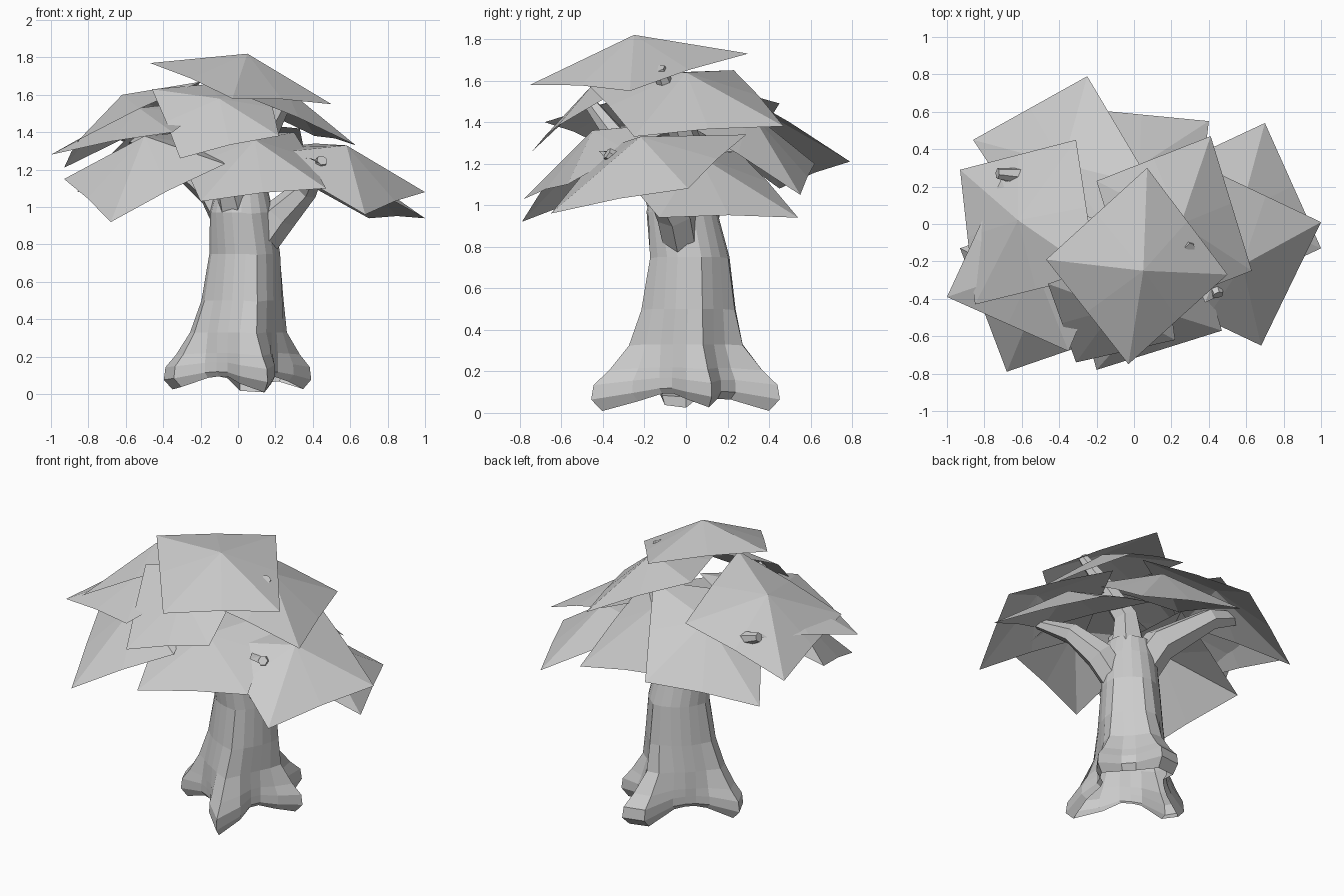
import bpy, bmesh
from math import sin, cos, radians, exp, pi
from mathutils import Vector

def make_object(name, bm):
    mesh = bpy.data.meshes.new(name)
    bm.normal_update()
    bm.to_mesh(mesh)
    bm.free()
    obj = bpy.data.objects.new(name, mesh)
    bpy.context.collection.objects.link(obj)
    return obj

def bridge(bm, a, b):
    n = len(a)
    for i in range(n):
        j = (i + 1) % n
        bm.faces.new((a[i], a[j], b[j], b[i]))

# Trunk: lofted rings whose radius swells toward four roots, open underneath
ROOTS = [(187, 1.0), (288, 1.2), (18, 0.85), (79, 1.35), (50, 0.4)]
SIDES = 20

def lobe(angle):
    total = 0
    for root, weight in ROOTS:
        d = (angle - root + 180) % 360 - 180
        total = max(total, weight * exp(-(d / 19) ** 2))
    return total

# z, centre x, centre y, base radius, root swell, lift of the arch between roots
RINGS = [(0.015, 0.01, 0.0, 0.19, 0.195, 0.08),
         (0.07, 0.01, 0.0, 0.21, 0.225, 0.05),
         (0.14, 0.01, 0.0, 0.21, 0.215, 0.03),
         (0.21, 0.01, 0.0, 0.21, 0.15, 0.01),
         (0.33, 0.01, 0.0, 0.205, 0.07, 0),
         (0.50, 0.03, 0.01, 0.195, 0.035, 0),
         (0.75, 0.04, 0.015, 0.18, 0.015, 0),
         (0.97, 0.02, -0.02, 0.17, 0, 0),
         (1.09, 0.02, -0.02, 0.14, 0, 0)]
bm = bmesh.new()
loops = []
for z, cx, cy, base, swell, lift in RINGS:
    ring = []
    for i in range(SIDES):
        deg = i * 360 / SIDES
        k = lobe(deg)
        r = base + swell * k
        ring.append(bm.verts.new((cx + r * cos(radians(deg)), cy + r * sin(radians(deg)),
                                  z + lift * max(0, 1 - k) - 0.03 * max(0, k - 1))))
    loops.append(ring)
for a, b in zip(loops, loops[1:]):
    bridge(bm, a, b)
crown = bm.verts.new((0.02, -0.02, 1.14))
for i in range(SIDES):
    bm.faces.new((crown, loops[-1][i], loops[-1][(i + 1) % SIDES]))
make_object("trunk", bm)

# Branches: tapered six-sided tubes reaching into the canopy
def branch(name, points, radii):
    bm = bmesh.new()
    pts = [Vector(p) for p in points]
    rings = []
    for i, p in enumerate(pts):
        d = (pts[min(i + 1, len(pts) - 1)] - pts[max(i - 1, 0)]).normalized()
        u = d.cross(Vector((0.3, 0.9, 0.1))).normalized()
        v = d.cross(u)
        rings.append([bm.verts.new(p + radii[i] * (u * cos(k * pi / 3) + v * sin(k * pi / 3)))
                      for k in range(6)])
    for a, b in zip(rings, rings[1:]):
        bridge(bm, a, b)
    bm.faces.new(rings[-1])
    make_object(name, bm)

branch("right_branch", [(0.09, -0.01, 0.76), (0.23, -0.05, 0.96), (0.37, -0.14, 1.10), (0.45, -0.38, 1.25)],
       [0.09, 0.095, 0.065, 0.03])
branch("left_branch", [(0.0, 0.02, 0.88), (-0.12, 0.09, 1.10), (-0.40, 0.24, 1.32), (-0.73, 0.27, 1.44)],
       [0.12, 0.11, 0.07, 0.03])
branch("front_branch", [(0.0, -0.06, 0.92), (-0.05, -0.15, 1.12), (-0.14, -0.33, 1.32), (-0.24, -0.48, 1.515)],
       [0.10, 0.08, 0.055, 0.03])
branch("top_branch", [(0.04, 0.0, 1.0), (0.08, 0.02, 1.25), (0.18, -0.05, 1.45), (0.30, -0.13, 1.66)],
       [0.12, 0.08, 0.06, 0.03])

# Leaf sheets: folded squares with a raised centre
def leaf_sheet(name, centre, corners):
    bm = bmesh.new()
    c = bm.verts.new(centre)
    rim = []
    for i in range(4):
        a, b = Vector(corners[i]), Vector(corners[(i + 1) % 4])
        rim.append(bm.verts.new(a))
        rim.append(bm.verts.new((a + b) / 2 + Vector((0, 0, 0.012))))
    for i in range(8):
        bm.faces.new((c, rim[i], rim[(i + 1) % 8]))
    bmesh.ops.recalc_face_normals(bm, faces=bm.faces)
    if sum(f.normal.z for f in bm.faces) < 0:
        bmesh.ops.reverse_faces(bm, faces=bm.faces)
    make_object(name, bm)

leaf_sheet("leaf_top", (0.05, -0.25, 1.82),
           [(0.07, 0.30, 1.73), (0.50, -0.27, 1.55), (-0.03, -0.75, 1.58), (-0.47, -0.19, 1.77)])
leaf_sheet("leaf_left_upper", (-0.62, 0.02, 1.60),
           [(-0.93, 0.29, 1.21), (-0.31, 0.45, 1.49), (-0.20, -0.27, 1.67), (-0.85, -0.43, 1.36)])
leaf_sheet("leaf_left_middle", (-0.53, -0.23, 1.53),
           [(-1.00, -0.39, 1.28), (-0.35, -0.68, 1.40), (-0.08, -0.03, 1.58), (-0.71, 0.24, 1.42)])
leaf_sheet("leaf_left_lower", (-0.50, -0.35, 1.38),
           [(-0.93, -0.13, 1.15), (-0.68, -0.79, 0.92), (-0.07, -0.58, 1.23), (-0.29, 0.10, 1.40)])
leaf_sheet("leaf_front_upper", (-0.10, -0.45, 1.58),
           [(-0.46, -0.32, 1.63), (-0.31, -0.74, 1.26), (0.22, -0.62, 1.38), (0.15, -0.10, 1.66)])
leaf_sheet("leaf_front_lower", (0.09, -0.45, 1.36),
           [(-0.20, -0.78, 1.03), (0.47, -0.57, 1.10), (0.30, 0.00, 1.40), (-0.36, -0.20, 1.36)])
leaf_sheet("leaf_right_upper", (0.25, 0.00, 1.64),
           [(0.41, 0.47, 1.38), (-0.20, 0.23, 1.65), (0.02, -0.49, 1.60), (0.63, -0.25, 1.33)])
leaf_sheet("leaf_right_middle", (0.58, -0.22, 1.33),
           [(1.00, 0.01, 1.08), (0.41, 0.29, 1.34), (0.09, -0.37, 1.28), (0.68, -0.65, 0.96)])
leaf_sheet("leaf_right_lower", (0.57, 0.06, 1.24),
           [(1.00, -0.13, 0.94), (0.70, 0.54, 0.94), (0.08, 0.25, 1.26), (0.38, -0.42, 1.26)])
leaf_sheet("leaf_back_left", (-0.38, 0.32, 1.48),
           [(-0.86, 0.45, 1.08), (-0.25, 0.79, 1.21), (0.10, 0.20, 1.57), (-0.48, -0.13, 1.48)])
leaf_sheet("leaf_back_lower", (0.03, 0.31, 1.45),
           [(0.40, 0.55, 1.05), (-0.32, 0.62, 1.20), (-0.35, 0.00, 1.46), (0.33, -0.05, 1.42)])
